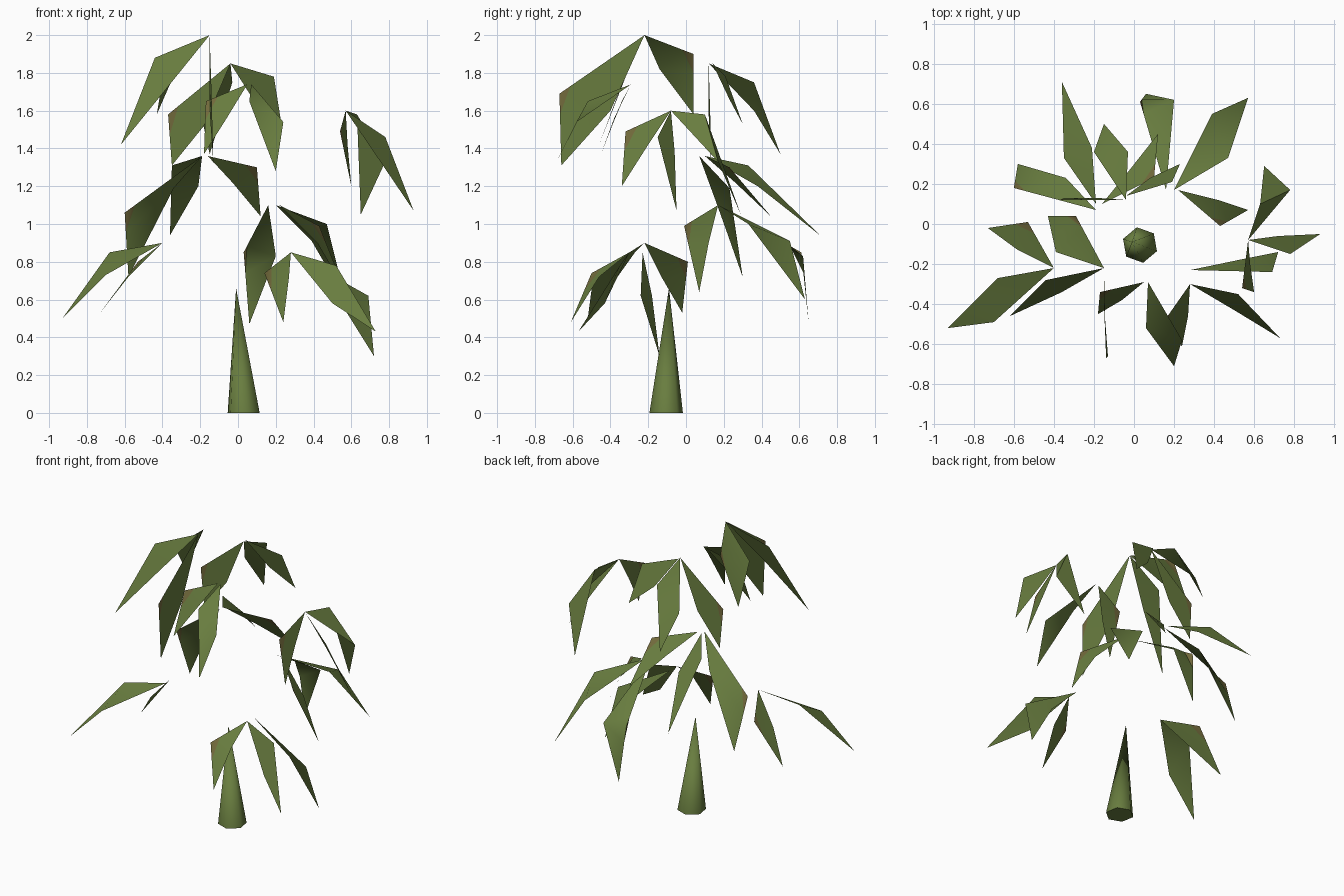
import bpy, bmesh, math
from mathutils import Vector

cube = bpy.data.objects.get("Cube")
if cube:
    bpy.data.objects.remove(cube, do_unlink=True)


def make_material(name, colour):
    mat = bpy.data.materials.new(name)
    mat.use_nodes = True
    mat.diffuse_color = colour
    mat.node_tree.nodes["Principled BSDF"].inputs["Base Color"].default_value = colour
    return mat


leaf_green = make_material("olive green", (.14, .205, .05, 1))
withered = make_material("withered brown", (.17, .145, .045, 1))


def finish(name, bm):
    mesh = bpy.data.meshes.new(name)
    bm.to_mesh(mesh)
    bm.free()
    mesh.materials.append(leaf_green)
    mesh.materials.append(withered)
    obj = bpy.data.objects.new(name, mesh)
    bpy.context.collection.objects.link(obj)
    # Soft shading with sharp rims
    bpy.ops.object.select_all(action="DESELECT")
    bpy.context.view_layer.objects.active = obj
    obj.select_set(True)
    bpy.ops.object.shade_smooth_by_angle(angle=math.radians(65))


def leaf(name, base, shoulder, tip, inner, spot=False):
    """Bent four-cornered blade, optionally with a withered shoulder corner."""
    bm = bmesh.new()
    b, s, t, i = [bm.verts.new(p) for p in (base, shoulder, tip, inner)]
    if spot:
        toward_base = (b.co - s.co).normalized() * .07
        toward_tip = (t.co - s.co).normalized() * .11
        p = bm.verts.new(s.co + toward_base)
        q = bm.verts.new(s.co + toward_tip)
        for corners in ((b, p, i), (p, q, i), (q, t, i)):
            bm.faces.new(corners)
        bm.faces.new((p, s, q)).material_index = 1
    else:
        bm.faces.new((b, s, i))
        bm.faces.new((s, t, i))
    # Upper side of the blade faces the sky
    bm.normal_update()
    if sum(f.normal.z * f.calc_area() for f in bm.faces) < 0:
        bmesh.ops.reverse_faces(bm, faces=bm.faces[:])
    finish(name, bm)


# Stem: leaning six-sided spike
bm = bmesh.new()
centre = Vector((.03, -.105, 0))
ring = []
for k in range(6):
    a = math.radians(60 * k + 40)
    ring.append(bm.verts.new(centre + Vector((math.cos(a), math.sin(a), 0)) * .09))
apex = bm.verts.new((-.01, -.09, .66))
for k in range(6):
    bm.faces.new((ring[k], ring[(k + 1) % 6], apex))
bm.faces.new(ring[::-1])
finish("stem", bm)

# Top spray
base = Vector((-.15, -.22, 2))
leaf("top_spray_right_leaf", base, (-.44, -.28, 1.88), (-.62, -.46, 1.42), (-.36, -.34, 1.74))
leaf("top_spray_front_leaf", base, (-.14, -.67, 1.69), (-.13, -.66, 1.31), (-.15, -.4, 1.6), spot=True)
leaf("top_spray_back_leaf", base, (-.29, .04, 1.9), (-.43, .04, 1.58), (-.39, -.14, 1.82), spot=True)

# Upper back spray
base = Vector((-.04, .12, 1.85))
leaf("upper_back_spray_right_leaf", base, (-.37, .12, 1.58), (-.35, .13, 1.31), (-.18, .13, 1.52), spot=True)
leaf("upper_back_spray_back_leaf", base, (-.03, .36, 1.75), (-.15, .5, 1.37), (-.2, .36, 1.6))
base.y = .14
leaf("upper_back_spray_left_leaf", base, (.19, .21, 1.78), (.23, .3, 1.53), (.08, .23, 1.66))

# Upper front spray
base = Vector((.05, -.29, 1.74))
leaf("upper_front_spray_right_leaf", base, (-.17, -.34, 1.65), (-.18, -.45, 1.37), (-.06, -.38, 1.56), spot=True)
base.x = .07
leaf("upper_front_spray_left_leaf", base, (.06, -.52, 1.65), (.2, -.71, 1.28), (.24, -.58, 1.54))

# Outer left spray
base = Vector((.57, -.08, 1.6))
leaf("outer_left_spray_back_leaf", base, (.78, .17, 1.33), (.65, .29, 1.05), (.63, .1, 1.58))
leaf("outer_left_spray_left_leaf", base, (.78, -.15, 1.46), (.93, -.05, 1.07), (.72, -.06, 1.38))
leaf("outer_left_spray_front_leaf", base, (.54, -.32, 1.49), (.6, -.34, 1.2), (.58, -.2, 1.42), spot=True)

# Middle back spray
base = Vector((-.19, .07, 1.36))
leaf("middle_back_spray_right_leaf", base, (-.6, .18, 1.06), (-.58, .3, .72), (-.34, .23, 1.19), spot=True)
base.y = .1
leaf("middle_back_spray_back_leaf", base, (-.35, .33, 1.31), (-.36, .71, .94), (-.21, .38, 1.2))
base.x = -.16
leaf("middle_back_spray_left_leaf", base, (.1, .23, 1.3), (.12, .45, 1.04), (-.03, .26, 1.22), spot=True)

# Lower back spray
base = Vector((.2, .17, 1.1))
leaf("lower_back_spray_left_leaf", base, (.47, .33, 1), (.57, .63, .6), (.39, .55, .91))
base.x = .22
leaf("lower_back_spray_front_leaf", base, (.43, -.01, .99), (.57, .07, .64), (.42, .12, .9), spot=True)
base.x = .16
leaf("lower_back_spray_back_leaf", base, (.03, .61, .85), (.06, .65, .47), (.2, .62, .83), spot=True)

# Lower left spray
base = Vector((.28, -.23, .85))
leaf("lower_left_spray_left_leaf", base, (.69, -.24, .62), (.72, -.14, .3), (.52, -.18, .62))
base.y = -.3
leaf("lower_left_spray_front_leaf", base, (.52, -.35, .78), (.73, -.57, .43), (.5, -.43, .58))
leaf("lower_left_spray_right_leaf", base, (.14, -.5, .74), (.24, -.61, .48), (.27, -.46, .72), spot=True)

# Lower right spray
base = Vector((-.4, -.22, .9))
leaf("lower_right_spray_front_leaf", base, (-.68, -.27, .85), (-.93, -.52, .5), (-.7, -.49, .73))
leaf("lower_right_spray_back_leaf", base, (-.53, .01, .8), (-.73, -.02, .53), (-.58, -.13, .72), spot=True)
